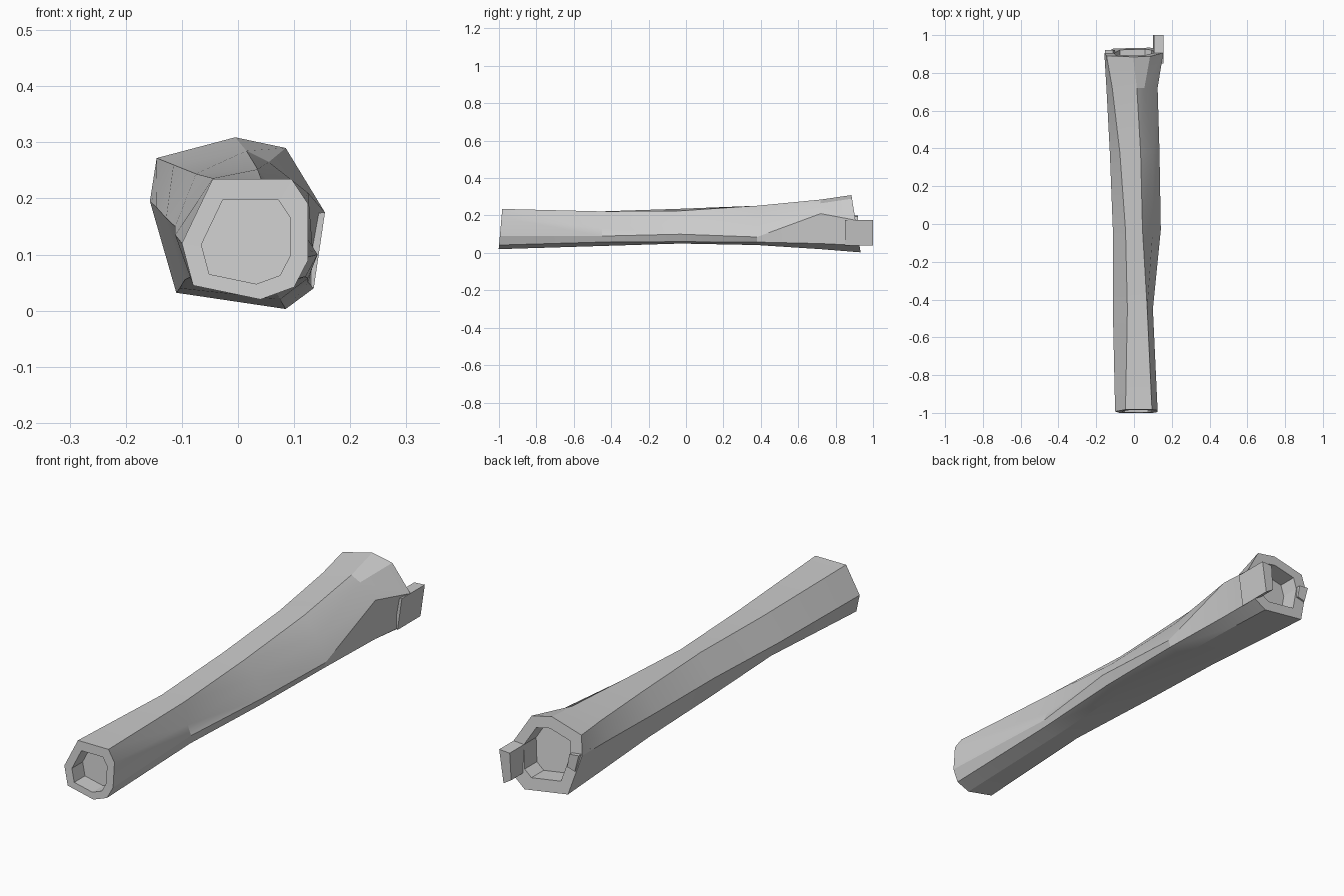
import bpy, bmesh, math
from mathutils import Vector

if "Cube" in bpy.data.objects:
    bpy.data.objects.remove(bpy.data.objects["Cube"])

# Outline (x, z) of the trunk at each station, clockwise from the top left ridge
STATIONS = [
    (-0.99, [(-.045, .235), (.095, .235), (.125, .19), (.125, .09), (.10, .042), (.04, .02), (-.08, .045), (-.10, .12)]),
    (-0.45, [(-.035, .222), (.070, .222), (.085, .13), (.10, .09), (.098, .058), (.04, .037), (-.075, .07), (-.112, .135)]),
    (-0.03, [(-.045, .236), (.045, .225), (.10, .165), (.142, .10), (.120, .06), (.05, .05), (-.085, .06), (-.112, .15)]),
    (0.38, [(-.075, .244), (.035, .252), (.10, .178), (.135, .085), (.125, .058), (.06, .042), (-.095, .055), (-.128, .165)]),
    (0.72, [(-.115, .26), (.015, .285), (.055, .265), (.125, .21), (.125, .05), (.075, .02), (-.104, .04), (-.146, .185)]),
    (0.91, [(-.145, .272), (-.005, .309), (.085, .29), (.155, .175), (.135, .04), (.085, .003), (-.11, .032), (-.157, .195)]),
]
SLANT = {-0.99: 0.09, 0.91: -0.16}   # the cut ends lean slightly


def ring(bm, pts):
    return [bm.verts.new(p) for p in pts]


def bridge(bm, a, b):
    n = len(a)
    for i in range(n):
        j = (i + 1) % n
        bm.faces.new((a[i], a[j], b[j], b[i]))


def finish(bm, name, angle):
    bmesh.ops.recalc_face_normals(bm, faces=bm.faces[:])
    mesh = bpy.data.meshes.new(name)
    bm.to_mesh(mesh)
    bm.free()
    ob = bpy.data.objects.new(name, mesh)
    bpy.context.collection.objects.link(ob)
    bpy.ops.object.select_all(action='DESELECT')
    ob.select_set(True)
    bpy.context.view_layer.objects.active = ob
    bpy.ops.object.shade_smooth_by_angle(angle=math.radians(angle))
    return ob


def recess(bm, outer, hole_scale, shift, depth):
    """Rim, inner wall and floor of a hollow cut end."""
    c = sum((v.co for v in outer), Vector()) / len(outer)
    pts = [c + (v.co - c) * hole_scale + shift for v in outer]
    lip = ring(bm, pts)
    floor = ring(bm, [p + Vector((0, depth, 0)) for p in pts])
    bridge(bm, outer, lip)
    bridge(bm, lip, floor)
    bm.faces.new(floor)


# Log trunk: lofted bark with a hollow at each end
bm = bmesh.new()
loops = []
for y, outline in STATIONS:
    s = SLANT.get(y, 0)
    loops.append(ring(bm, [(x, y + s * (z - .15), z) for x, z in outline]))
for a, b in zip(loops, loops[1:]):
    bridge(bm, a, b)
recess(bm, loops[0], .70, Vector((-.005, 0, -.003)), .07)
recess(bm, loops[-1], .68, Vector((0, 0, 0)), -.08)
finish(bm, "log_trunk", 20)


# Broken splinters standing proud of the rear rim
def splinter(name, profile, y0, y1):
    bm = bmesh.new()
    a = ring(bm, [(x, y0, z) for x, z in profile])
    b = ring(bm, [(x, y1, z) for x, z in profile])
    bridge(bm, a, b)
    bm.faces.new(a)
    bm.faces.new(b)
    finish(bm, name, 20)


splinter("rear_splinter_right", [(.155, .175), (.135, .04), (.10, .062), (.107, .172)], .85, 1.0)
splinter("rear_splinter_left", [(-.153, .20), (-.135, .13), (-.10, .14), (-.11, .195)], .84, .92)
